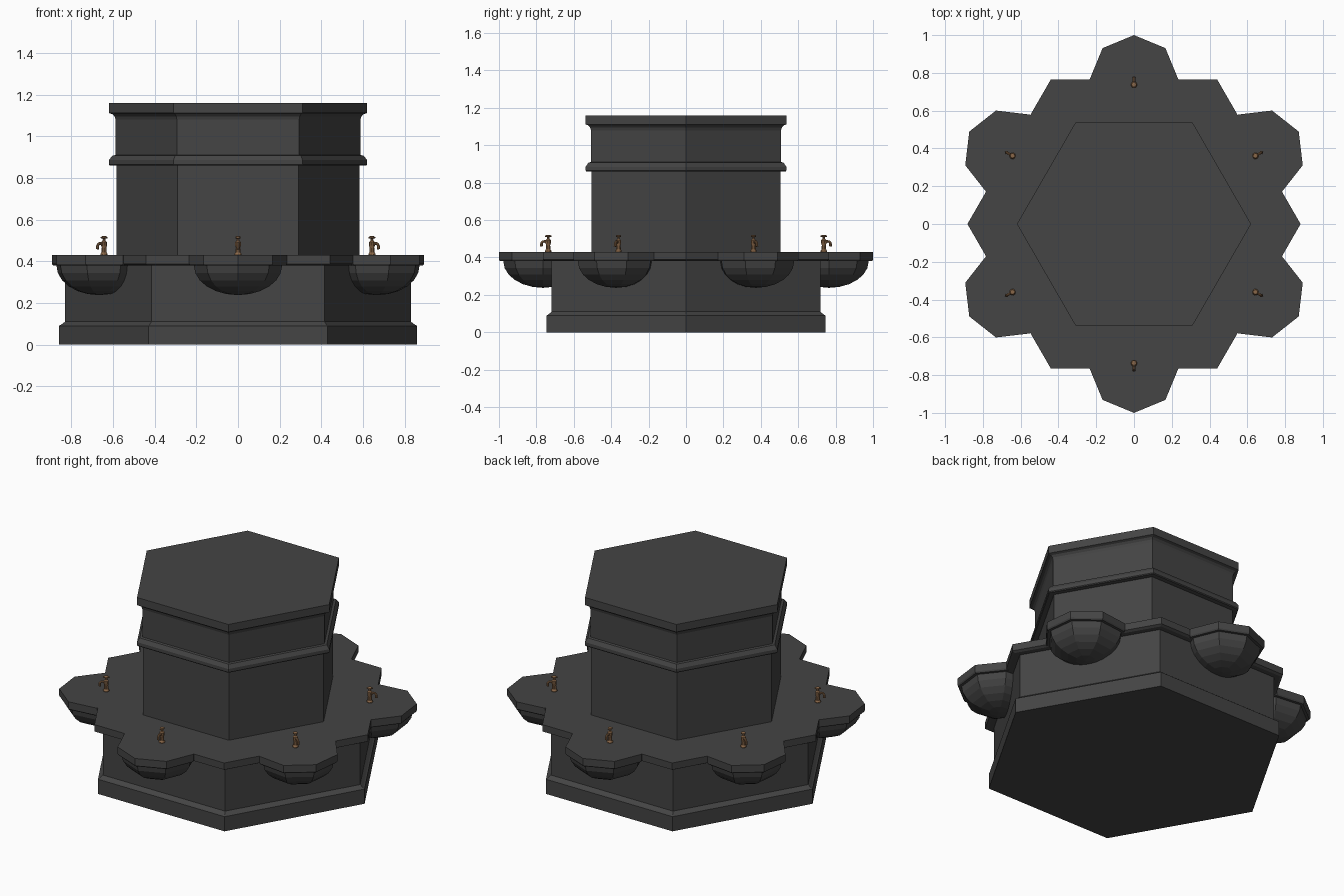
import bpy, bmesh, math
from mathutils import Vector

cube = bpy.data.objects.get("Cube")
if cube:
    bpy.data.objects.remove(cube, do_unlink=True)


def material(name, rgb):
    mat = bpy.data.materials.new(name)
    mat.use_nodes = True
    mat.diffuse_color = (*rgb, 1)
    mat.node_tree.nodes["Principled BSDF"].inputs["Base Color"].default_value = (*rgb, 1)
    return mat


stone = material("dark_stone", (0.058, 0.058, 0.058))
bronze = material("bronze", (0.25, 0.135, 0.065))


def lathe(bm, profile, sides, axis_point=(0, 0, 0)):
    """Sweep a (radius, height) profile round a vertical axis and cap both ends."""
    centre = Vector(axis_point)
    rings = []
    for r, z in profile:
        rings.append([bm.verts.new(centre + Vector((r * math.cos(i * math.tau / sides),
                                                    r * math.sin(i * math.tau / sides), z)))
                      for i in range(sides)])
    for low, high in zip(rings, rings[1:]):
        for i in range(sides):
            j = (i + 1) % sides
            bm.faces.new((low[i], low[j], high[j], high[i]))
    bm.faces.new(rings[0][::-1])
    bm.faces.new(rings[-1])


def tube(bm, path, radii, sides=8):
    """Round tube along a path lying in the xz plane."""
    points = [Vector(p) for p in path]
    rings = []
    for k, p in enumerate(points):
        along = (points[min(k + 1, len(points) - 1)] - points[max(k - 1, 0)]).normalized()
        side = Vector((0, 1, 0))
        up = along.cross(side)
        rings.append([bm.verts.new(p + radii[k] * (math.cos(a) * side + math.sin(a) * up))
                      for a in (i * math.tau / sides for i in range(sides))])
    for a, b in zip(rings, rings[1:]):
        for i in range(sides):
            j = (i + 1) % sides
            bm.faces.new((a[i], a[j], b[j], b[i]))
    bm.faces.new(rings[0][::-1])
    bm.faces.new(rings[-1])


def finish(bm, name, mat):
    bmesh.ops.recalc_face_normals(bm, faces=bm.faces)
    mesh = bpy.data.meshes.new(name)
    bm.to_mesh(mesh)
    bm.free()
    mesh.materials.append(mat)
    obj = bpy.data.objects.new(name, mesh)
    bpy.context.collection.objects.link(obj)
    return obj


# Hexagonal pedestal with plinth and counter slab
bm = bmesh.new()
lathe(bm, [(0.86, 0), (0.86, 0.09), (0.85, 0.095), (0.83, 0.11), (0.83, 0.38),
           (0.865, 0.38), (0.882, 0.388), (0.882, 0.43)], 6)
finish(bm, "pedestal", stone)

# Hexagonal central column with band and cornice
bm = bmesh.new()
lathe(bm, [(0.582, 0.42), (0.582, 0.86), (0.615, 0.86), (0.62, 0.865), (0.62, 0.885),
           (0.603, 0.907), (0.587, 0.91), (0.587, 1.08), (0.592, 1.095),
           (0.603, 1.106), (0.62, 1.112), (0.62, 1.159)], 6)
finish(bm, "column", stone)

# Basin: squashed half sphere under an octagonal rim
BOWL_R, BOWL_D, RIM_R = 0.212, 0.142, 0.235
steps = 6
bowl = [(BOWL_R * math.sin(t), 0.38 - BOWL_D * math.cos(t))
        for t in (math.pi / 2 * k / steps for k in range(1, steps + 1))]
bowl.insert(0, (0.004, 0.38 - BOWL_D))
rim = [(RIM_R - 0.006, 0.38), (RIM_R, 0.388), (RIM_R, 0.43)]
bm = bmesh.new()
lathe(bm, bowl + rim, 8)
basin = finish(bm, "basin_1", stone)

# Tap: turned body with cap, bent spout and cross handle
bm = bmesh.new()
lathe(bm, [(0.017, 0.43), (0.017, 0.436), (0.013, 0.442), (0.011, 0.465), (0.014, 0.475),
           (0.014, 0.492), (0.007, 0.499), (0.006, 0.508), (0.013, 0.511),
           (0.013, 0.518), (0.008, 0.521)], 10)
tube(bm, [(0.004, 0, 0.478), (0.018, 0, 0.486), (0.028, 0, 0.485),
          (0.035, 0, 0.477), (0.037, 0, 0.458)], [0.008, 0.007, 0.007, 0.007, 0.008])
tube(bm, [(-0.017, 0, 0.514), (0.017, 0, 0.514)], [0.004, 0.004], 6)
tap = finish(bm, "tap_1", bronze)

# One basin and tap on each side of the hexagon
for n, degrees in enumerate((29.3, 90, 150.7, 209.3, 270, 330.7), 1):
    a = math.radians(degrees)
    for source, distance, name in ((basin, 0.765, "basin"), (tap, 0.737, "tap")):
        obj = source
        if n > 1:
            obj = source.copy()
            obj.name = f"{name}_{n}"
            bpy.context.collection.objects.link(obj)
        obj.location = (distance * math.cos(a), distance * math.sin(a), 0)
        obj.rotation_euler.z = a
